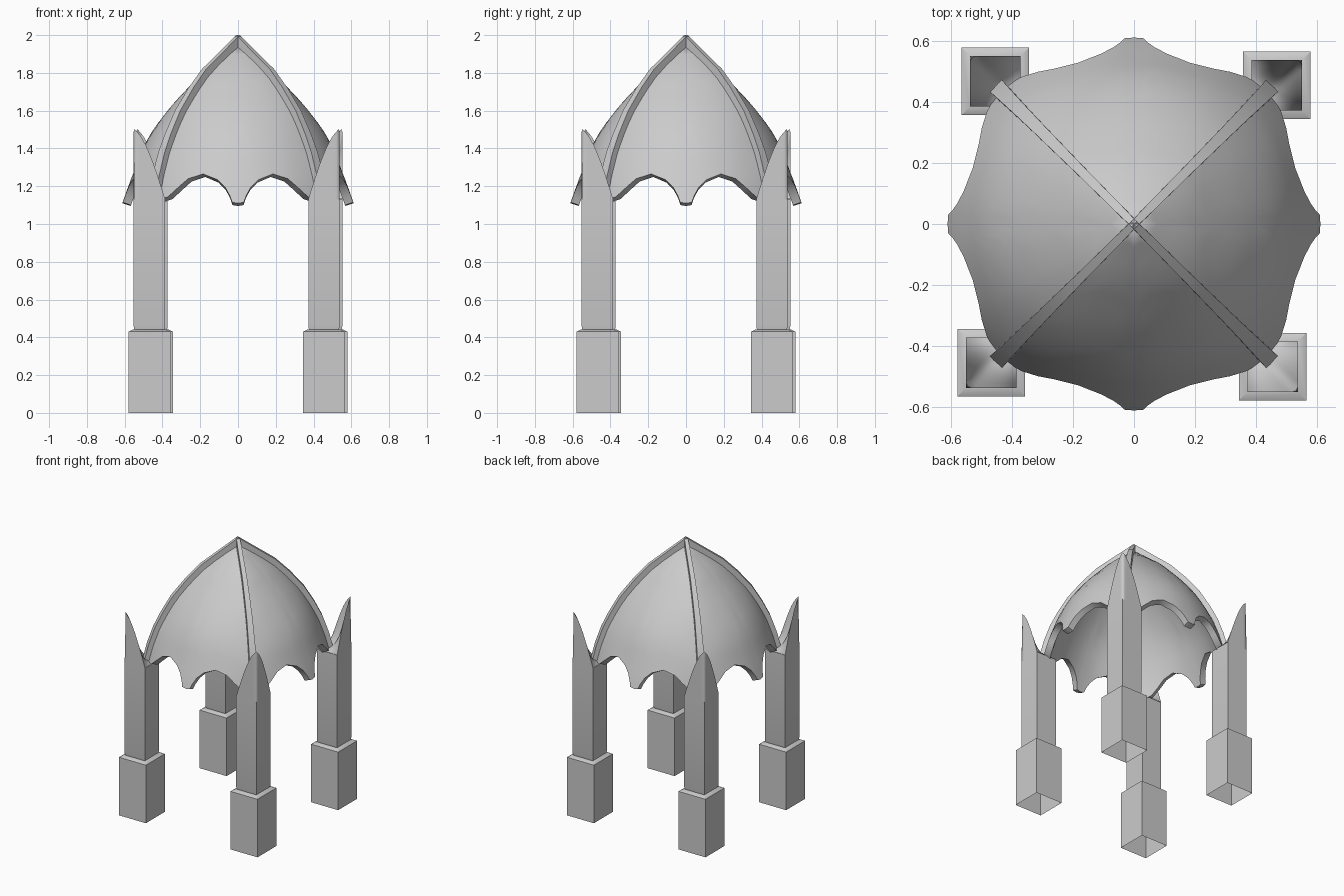
import bpy, bmesh, math
from mathutils import Matrix

cube = bpy.data.objects.get("Cube")
if cube:
    bpy.data.objects.remove(cube, do_unlink=True)

stone = bpy.data.materials.new("grey_stone")
stone.use_nodes = True
GREY = (0.6, 0.6, 0.6, 1)
stone.diffuse_color = GREY
stone.node_tree.nodes["Principled BSDF"].inputs["Base Color"].default_value = GREY

CORNERS = ("back_left", "back_right", "front_right", "front_left")
PILLAR = Matrix.Translation((0.469, 0.455, 0))


def turn(k):
    return Matrix.Rotation(k * math.pi / 2, 4, 'Z')


def finish(name, bm, matrix=None, angle=30, thickness=0):
    """Turn a bmesh into a shaded object, thickened inward on request."""
    if matrix:
        bm.transform(matrix)
    mesh = bpy.data.meshes.new(name)
    bm.to_mesh(mesh)
    bm.free()
    mesh.materials.append(stone)
    ob = bpy.data.objects.new(name, mesh)
    bpy.context.collection.objects.link(ob)
    bpy.ops.object.select_all(action='DESELECT')
    ob.select_set(True)
    bpy.context.view_layer.objects.active = ob
    if thickness:
        shell = ob.modifiers.new("thickness", 'SOLIDIFY')
        shell.thickness = thickness
        shell.offset = -1
        bpy.ops.object.modifier_apply(modifier=shell.name)
    bpy.ops.object.shade_smooth_by_angle(angle=math.radians(angle))


def loft(rings, cap_start=False, cap_end=False):
    """Join closed rings of points with quads."""
    bm = bmesh.new()
    loops = [[bm.verts.new(p) for p in ring] for ring in rings]
    for a, b in zip(loops, loops[1:]):
        for i in range(len(a)):
            j = (i + 1) % len(a)
            bm.faces.new((a[i], a[j], b[j], b[i]))
    if cap_start:
        bm.faces.new(loops[0][::-1])
    if cap_end:
        bm.faces.new(loops[-1])
    return bm


def squares(levels):
    return [[(x * h, y * h, z) for x, y in ((-1, -1), (1, -1), (1, 1), (-1, 1))]
            for h, z in levels]


def lerp_table(table, z):
    """Read a (radius, z) profile listed from top to bottom."""
    for (r0, z0), (r1, z1) in zip(table, table[1:]):
        if z >= z1:
            return r0 + (r1 - r0) * min(1, (z0 - z) / (z0 - z1))
    return table[-1][0]


# Pillar plinth, open underneath, and shaft
PLINTH = squares([(0.1105, 0), (0.1105, 0.43), (0.086, 0.442), (0.076, 0.442)])
SHAFT = squares([(0.078, 0.435), (0.083, 0.458), (0.083, 1.13)])


# Hollow leaf-shaped spire rising to the softened outer corner of its pillar
def spire_mesh(n=10, half=0.083, base=1.13, rise=0.37, radius=0.018):
    bm = bmesh.new()

    def edge(u):
        return 0.25 * u + 0.75 * math.sin(u * math.pi / 2)

    def point(i, j):
        u, v = i / n, j / n
        h = max(edge(u) * v ** 3, edge(v) * u ** 3)
        x, y = half * (2 * u - 1), half * (2 * v - 1)
        dx, dy = x - half + radius, y - half + radius
        if dx > 0 and dy > 0:
            pull = 1 - max(dx, dy) / math.hypot(dx, dy)
            x, y = x - dx * pull, y - dy * pull
        return (x, y, base + 0.002 + rise * h)

    # inner hollow
    grid = [[bm.verts.new(point(i, j)) for j in range(n + 1)] for i in range(n + 1)]
    for i in range(n):
        for j in range(n):
            bm.faces.new((grid[i][j], grid[i + 1][j], grid[i + 1][j + 1], grid[i][j + 1]))
    # two outer walls standing on the square shaft
    steps = [(n, j) for j in range(n + 1)] + [(i, n) for i in range(n - 1, -1, -1)]
    rim = [grid[i][j] for i, j in steps]
    foot = [bm.verts.new((half * (2 * i / n - 1), half * (2 * j / n - 1), base)) for i, j in steps]
    for k in range(len(rim) - 1):
        bm.faces.new((foot[k], foot[k + 1], rim[k + 1], rim[k]))
    return bm


# Diagonal rib profile (offset along each axis, z) and panel centre profile
RIB = [(0, 2), (0.05, 1.95), (0.18, 1.82), (0.25, 1.72), (0.32, 1.6),
       (0.37, 1.48), (0.405, 1.38), (0.435, 1.26), (0.46, 1.12)]
CREASE = [(max(0, x - 0.016), z - 0.025) for x, z in RIB]
CREASE[0] = (0, 1.95)
CREST = [(0, 1.95), (0.19, 1.8), (0.35, 1.63), (0.45, 1.5),
         (0.505, 1.4), (0.55, 1.28), (0.585, 1.19), (0.612, 1.11)]


def rib_mesh():
    rings = []
    for k, (x, z) in enumerate(RIB):
        w = 0.012 + 0.016 * k / (len(RIB) - 1)
        r = x * math.sqrt(2)
        inner = max(0, r - 0.045)
        drop = 0.055 * (1 - k / (len(RIB) - 1))
        rings.append([(r, -w, z), (r, w, z), (inner, w, z - drop), (inner, -w, z - drop)])
    bm = loft(rings, True, True)
    bmesh.ops.recalc_face_normals(bm, faces=bm.faces)
    return bm


for k, corner in enumerate(CORNERS):
    place = turn(k) @ PILLAR
    finish("plinth_" + corner, loft(PLINTH), place)
    finish("shaft_" + corner, loft(SHAFT, cap_end=True), place)
    finish("spire_" + corner, spire_mesh(), place, 80)
    finish("rib_" + corner, rib_mesh(), turn(k + 0.5))

# Scalloped dome: lower rim height across half a panel
RIM = [(0, 1.11), (0.07, 1.115), (0.1, 1.15), (0.16, 1.195), (0.26, 1.235),
       (0.45, 1.265), (0.63, 1.24), (0.74, 1.195), (0.85, 1.145), (0.94, 1.13), (1, 1.12)]
across = [(-t, z) for t, z in RIM[:0:-1]] + RIM
ROWS = 14

dome = bmesh.new()
for k in range(4):
    columns = []
    for t, low in across:
        column = []
        for s in range(ROWS + 1):
            z = low + (1.95 - low) * s / ROWS
            c, a = lerp_table(CREASE, z), lerp_table(CREST, z)
            bulge = 1 - abs(t) ** 2.1
            spot = Matrix.Translation((c * t, -(c + (a - c) * bulge), z))
            column.append(dome.verts.new((turn(k) @ spot).to_translation()))
        columns.append(column)
    for a, b in zip(columns, columns[1:]):
        for s in range(ROWS):
            dome.faces.new((a[s], b[s], b[s + 1], a[s + 1]))
bmesh.ops.remove_doubles(dome, verts=dome.verts, dist=0.0005)
finish("dome_canopy", dome, angle=40, thickness=0.046)
